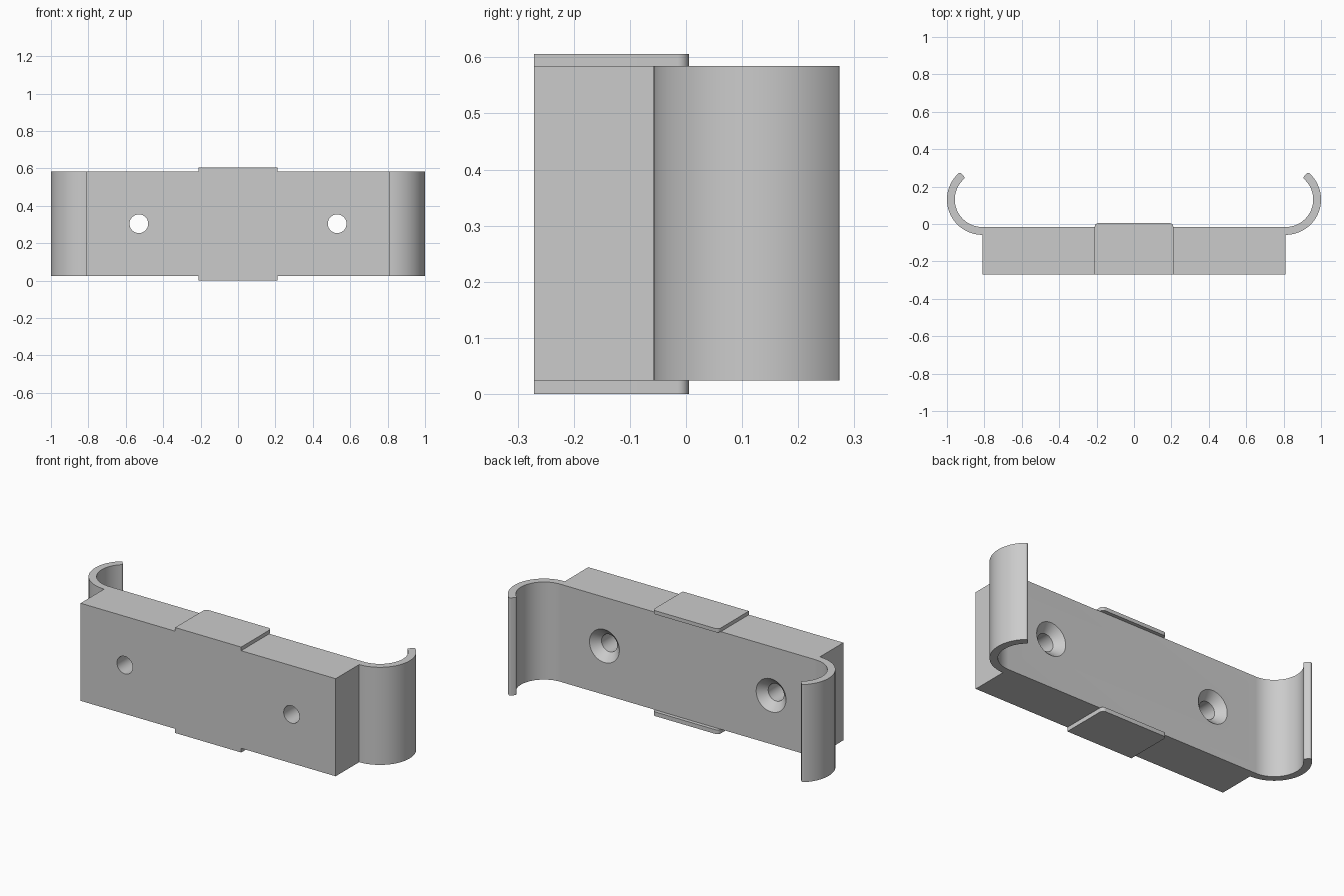
import bpy
import bmesh
from math import sin, cos, radians
from mathutils import Vector, Matrix

if "Cube" in bpy.data.objects:
    bpy.data.objects.remove(bpy.data.objects["Cube"])

FRONT = -0.271                # y of the front face
Z0, Z1, TOP = 0.024, 0.585, 0.606
CENTRE = Vector((0.811, 0.131))
R_OUT, R_IN, TIP = 0.189, 0.147, 51

grey = bpy.data.materials.new("plain grey")
grey.use_nodes = True
colour = (0.6, 0.6, 0.6, 1)
grey.diffuse_color = colour
grey.node_tree.nodes["Principled BSDF"].inputs["Base Color"].default_value = colour


def extrude_profile(name, points, low, high):
    bm = bmesh.new()
    face = bm.faces.new([bm.verts.new((x, y, low)) for x, y in points])
    new = bmesh.ops.extrude_face_region(bm, geom=[face])["geom"]
    bmesh.ops.translate(bm, vec=(0, 0, high - low),
                        verts=[v for v in new if isinstance(v, bmesh.types.BMVert)])
    bmesh.ops.recalc_face_normals(bm, faces=bm.faces)
    return make_object(name, bm)


def make_object(name, bm):
    mesh = bpy.data.meshes.new(name)
    bm.to_mesh(mesh)
    bm.free()
    mesh.materials.append(grey)
    obj = bpy.data.objects.new(name, mesh)
    bpy.context.collection.objects.link(obj)
    return obj


def arc(centre, radius, start, end, steps):
    angles = [radians(start + (end - start) * i / steps) for i in range(steps + 1)]
    return [Vector((centre[0] + radius * cos(a), centre[1] + radius * sin(a)))
            for a in angles]


def mirrored(half):
    return half + [Vector((-p[0], p[1])) for p in reversed(half)]


# Body and both curved arms share one outline; the arm tips are rounded
FILLET = 0.011
half = [Vector((CENTRE.x, FRONT))]
half += arc(CENTRE, R_OUT, -90, TIP - 3.5, 40)
for radius, first in ((R_OUT - FILLET, TIP), (R_IN + FILLET, TIP + 90)):
    corner = CENTRE + Vector((cos(radians(TIP - 3.5)), sin(radians(TIP - 3.5)))) * radius
    half += arc(corner, FILLET, first, first + 85, 6)
half += arc(CENTRE, R_IN, TIP - 4.5, -90, 40)
body = extrude_profile("bracket_body", mirrored(half), Z0, Z1)

# Countersunk screw holes, turned about the y axis
back = CENTRE.y - R_IN
hole_profile = [(0.05, FRONT - 0.05), (0.05, back - 0.045),
                (0.095, back), (0.095, back + 0.05)]
bm = bmesh.new()
SIDES = 48
for x in (-0.53, 0.53):
    rings = []
    for radius, y in hole_profile:
        rings.append([bm.verts.new((x + p.x, y, (Z0 + Z1) / 2 + p.y))
                      for p in arc((0, 0), radius, 0, 360 - 360 / SIDES, SIDES - 1)])
    for a, b in zip(rings, rings[1:]):
        for i in range(SIDES):
            j = (i + 1) % SIDES
            bm.faces.new((a[i], a[j], b[j], b[i]))
    bm.faces.new(rings[0])
    bm.faces.new(rings[-1])
bmesh.ops.recalc_face_normals(bm, faces=bm.faces)
cutter = make_object("hole_cutter", bm)
cutter.hide_render = True
cutter.hide_viewport = False

cut = body.modifiers.new("screw holes", "BOOLEAN")
cut.operation = "DIFFERENCE"
cut.solver = "EXACT"
cut.object = cutter
bpy.context.view_layer.objects.active = body
bpy.ops.object.modifier_apply(modifier=cut.name)
bpy.data.objects.remove(cutter)

# Thin pads above and below, with rounded back corners
pad_half = [Vector((0.21, FRONT))] + arc((0.19, -0.015), 0.02, 0, 90, 8)
pads = [extrude_profile("top_pad", mirrored(pad_half), Z1, TOP),
        extrude_profile("bottom_pad", mirrored(pad_half), 0, Z0)]

# Smooth curves with sharp corners
bpy.ops.object.select_all(action="DESELECT")
for obj in [body] + pads:
    obj.select_set(True)
bpy.context.view_layer.objects.active = body
bpy.ops.object.shade_smooth_by_angle(angle=radians(30))
